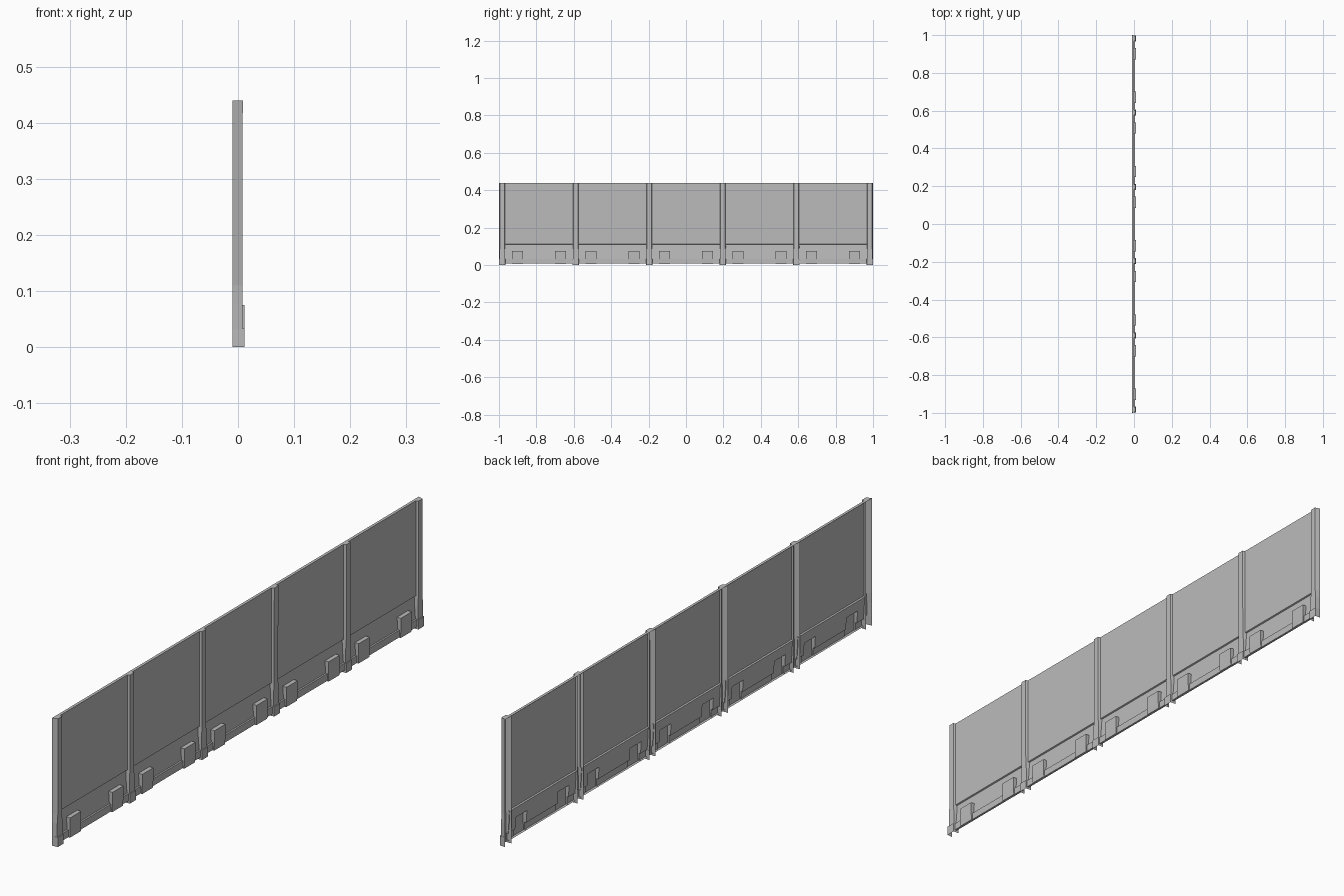
import bpy, bmesh

old = bpy.data.objects.get("Cube")
if old:
    bpy.data.objects.remove(old, do_unlink=True)

# One flat grey for all the pressed steel
steel = bpy.data.materials.new("grey_steel")
steel.use_nodes = True
GREY = (0.5, 0.5, 0.5, 1.0)
steel.diffuse_color = GREY
steel.node_tree.nodes["Principled BSDF"].inputs["Base Color"].default_value = GREY

HEIGHT = 0.44
BACK = -0.01
SPACING = 0.393
POST_HALF = 0.017
POCKET_HALF = 0.03
POCKET_OFFSET = 0.115


def sweep(name, loops, location, cap_end=False):
    """Join successive open loops of points into a pressed sheet."""
    bm = bmesh.new()
    rows = [[bm.verts.new(p) for p in loop] for loop in loops]
    for a, b in zip(rows, rows[1:]):
        for i in range(len(a) - 1):
            bm.faces.new((a[i], a[i + 1], b[i + 1], b[i]))
    if cap_end:
        bm.faces.new(rows[-1])
    bmesh.ops.remove_doubles(bm, verts=bm.verts, dist=0.00005)
    bmesh.ops.dissolve_degenerate(bm, edges=bm.edges, dist=0.00005)
    bmesh.ops.recalc_face_normals(bm, faces=bm.faces)
    mesh = bpy.data.meshes.new(name)
    bm.to_mesh(mesh)
    bm.free()
    mesh.materials.append(steel)
    obj = bpy.data.objects.new(name, mesh)
    obj.location = location
    bpy.context.collection.objects.link(obj)
    return obj


# Sheet profiles (x, z): top flange, flat wall, stepped lower band, bottom rail
wall = [(BACK, HEIGHT), (0, HEIGHT), (0, 0.112), (-0.005, 0.11), (-0.003, 0.075)]
plain = wall + [(0, 0.033), (0.006, 0.033), (0.006, 0.008), (-0.002, 0.008)]
pocket = wall + [(0.0115, 0.075), (0.0115, 0.033), (0.010, 0.006), (-0.002, 0.008)]

# Wall bays, each with two pressed-out pockets
reach = SPACING / 2 - POST_HALF + 0.004
stations = [(-reach, plain)]
for centre in (-POCKET_OFFSET, POCKET_OFFSET):
    lo, hi = centre - POCKET_HALF, centre + POCKET_HALF
    stations += [(lo, plain), (lo, pocket), (hi, pocket), (hi, plain)]
stations.append((reach, plain))
for n in range(5):
    loops = [[(x, y, z) for x, z in prof] for y, prof in stations]
    sweep(f"wall_bay_{n + 1}", loops, (0, (n - 2) * SPACING, 0))

# Open-backed channel posts with a boxed foot: (z, front half width, front x)
levels = [(0, 0.016, 0.0115), (0.033, 0.016, 0.0115), (0.033, 0.014, 0.008),
          (0.08, 0.014, 0.008), (0.11, 0.011, 0.008), (HEIGHT, 0.011, 0.0085)]
for n in range(6):
    loops = [[(BACK, -POST_HALF, z), (front, -half, z),
              (front, half, z), (BACK, POST_HALF, z)]
             for z, half, front in levels]
    sweep(f"post_{n + 1}", loops, (0, (n - 2.5) * SPACING, 0), cap_end=True)
